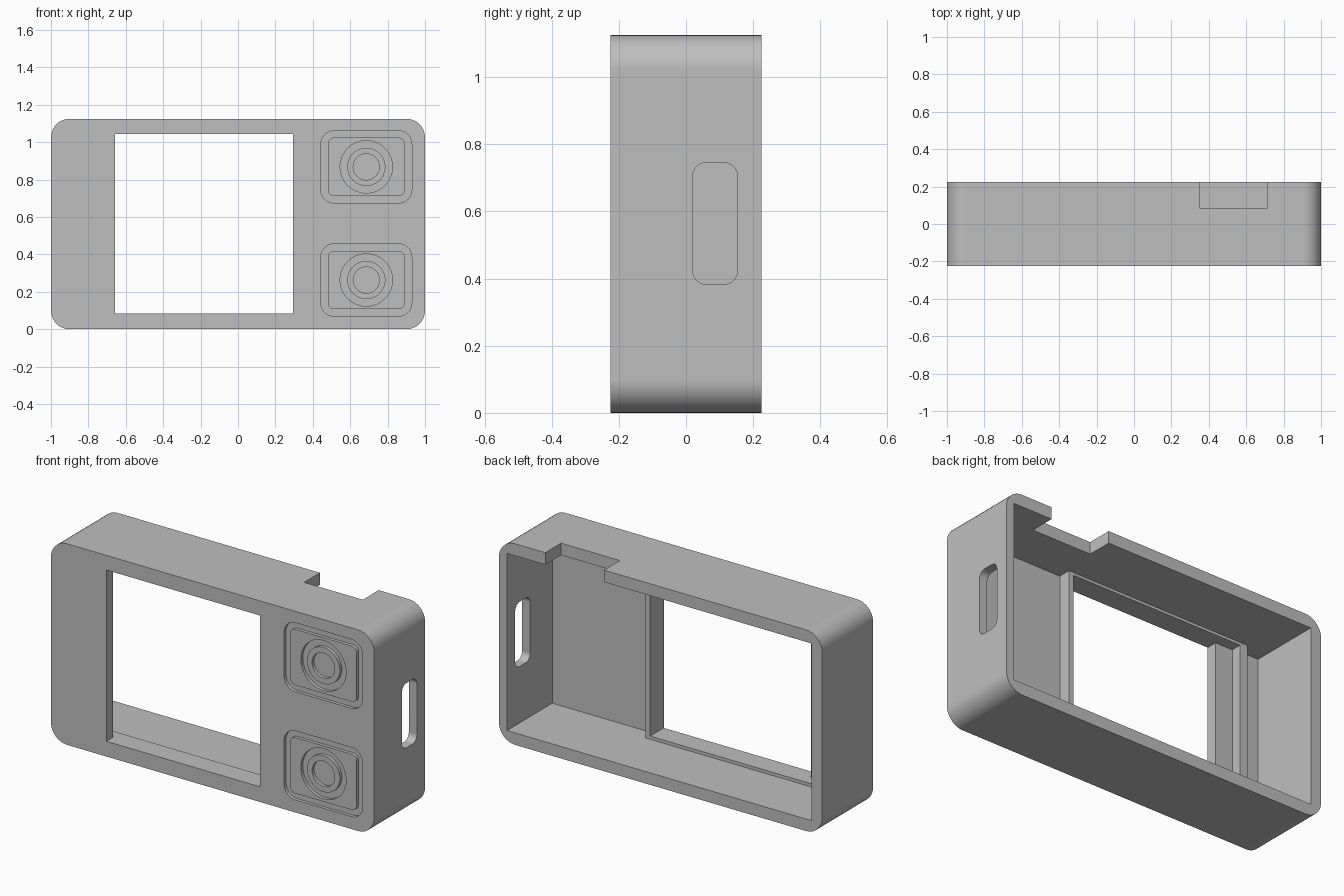
import bpy
import bmesh
from math import sin, cos, pi, radians
from mathutils import Vector

cube = bpy.data.objects.get("Cube")
if cube:
    bpy.data.objects.remove(cube, do_unlink=True)

grey = bpy.data.materials.new("plain grey")
grey.use_nodes = True
colour = (0.52, 0.52, 0.52, 1)
grey.diffuse_color = colour
grey.node_tree.nodes["Principled BSDF"].inputs["Base Color"].default_value = colour


def prism(name, u, v, depth, radius=0.0, axis="y", steps=10):
    """Rounded rectangle (u by z) extruded along the y or x axis."""
    corners = [(u[1], v[1], 0), (u[0], v[1], 1), (u[0], v[0], 2), (u[1], v[0], 3)]
    outline = []
    for cu, cv, quarter in corners:
        if radius == 0:
            outline.append((cu, cv))
            continue
        mu = cu - radius if cu == u[1] else cu + radius
        mv = cv - radius if cv == v[1] else cv + radius
        for i in range(steps + 1):
            a = (quarter + i / steps) * pi / 2
            outline.append((mu + radius * cos(a), mv + radius * sin(a)))
    bm = bmesh.new()
    place = (lambda p, d: (p[0], d, p[1])) if axis == "y" else (lambda p, d: (d, p[0], p[1]))
    face = bm.faces.new([bm.verts.new(place(p, depth[0])) for p in outline])
    made = bmesh.ops.extrude_face_region(bm, geom=[face])["geom"]
    shift = depth[1] - depth[0]
    move = Vector((0, shift, 0) if axis == "y" else (shift, 0, 0))
    bmesh.ops.translate(bm, vec=move, verts=[g for g in made if isinstance(g, bmesh.types.BMVert)])
    bmesh.ops.remove_doubles(bm, verts=bm.verts, dist=1e-5)
    bmesh.ops.recalc_face_normals(bm, faces=bm.faces)
    mesh = bpy.data.meshes.new(name)
    bm.to_mesh(mesh)
    bm.free()
    mesh.materials.append(grey)
    obj = bpy.data.objects.new(name, mesh)
    bpy.context.collection.objects.link(obj)
    return obj


def disc(name, x, z, r, depth):
    """Round plug facing the front."""
    bpy.ops.mesh.primitive_cylinder_add(
        vertices=48, radius=r, depth=depth[1] - depth[0],
        location=(x, sum(depth) / 2, z), rotation=(pi / 2, 0, 0))
    obj = bpy.context.object
    obj.name = name
    obj.data.materials.append(grey)
    return obj


def combine(target, tool, operation):
    mod = target.modifiers.new(tool.name, "BOOLEAN")
    mod.operation = operation
    mod.solver = "EXACT"
    mod.object = tool
    bpy.context.view_layer.objects.active = target
    bpy.ops.object.modifier_apply(modifier=mod.name)
    bpy.data.objects.remove(tool, do_unlink=True)


FRONT, BACK, OUT = -0.225, 0.225, 0.4

# Open-backed housing with rounded corners
case = prism("case", (-1, 1), (0, 1.125), (FRONT, BACK), 0.1)
combine(case, prism("cavity", (-0.935, 0.95), (0.067, 1.058), (-0.175, OUT)), "DIFFERENCE")

# Screen frame inside the front, its pocket and the window
combine(case, prism("frame", (-0.81, 0.325), (0.05, 1.075), (-0.2, -0.105)), "UNION")
combine(case, prism("pocket", (-0.763, 0.295), (0.085, 1.043), (-0.165, OUT)), "DIFFERENCE")
combine(case, prism("window", (-0.657, 0.295), (0.085, 1.043), (-OUT, -0.15)), "DIFFERENCE")

# Notch in the top wall and slot in the left wall
combine(case, prism("notch", (0.35, 0.713), (1, 1.3), (0.085, OUT)), "DIFFERENCE")
combine(case, prism("slot", (0.02, 0.153), (0.383, 0.745), (0.85, 1.2), 0.04, "x"), "DIFFERENCE")

# Two shallow stepped sensor bezels on the front
X, FLOOR = 0.686, FRONT + 0.018
cut, fill = (-OUT, FLOOR), (FRONT, -0.19)
for z in (0.263, 0.868):
    combine(case, prism("bezel_groove", (X - 0.243, X + 0.243), (z - 0.193, z + 0.193), cut, 0.07), "DIFFERENCE")
    combine(case, prism("bezel_pad", (X - 0.206, X + 0.206), (z - 0.156, z + 0.156), fill, 0.033), "UNION")
    combine(case, disc("ring_groove", X, z, 0.14, cut), "DIFFERENCE")
    combine(case, disc("ring", X, z, 0.102, fill), "UNION")
    combine(case, disc("centre_dimple", X, z, 0.07, cut), "DIFFERENCE")

# Smooth curves, crisp edges
bpy.ops.object.select_all(action="DESELECT")
case.select_set(True)
bpy.context.view_layer.objects.active = case
bpy.ops.object.shade_smooth_by_angle(angle=radians(30))
weighted = case.modifiers.new("even_shading", "WEIGHTED_NORMAL")
weighted.keep_sharp = True
